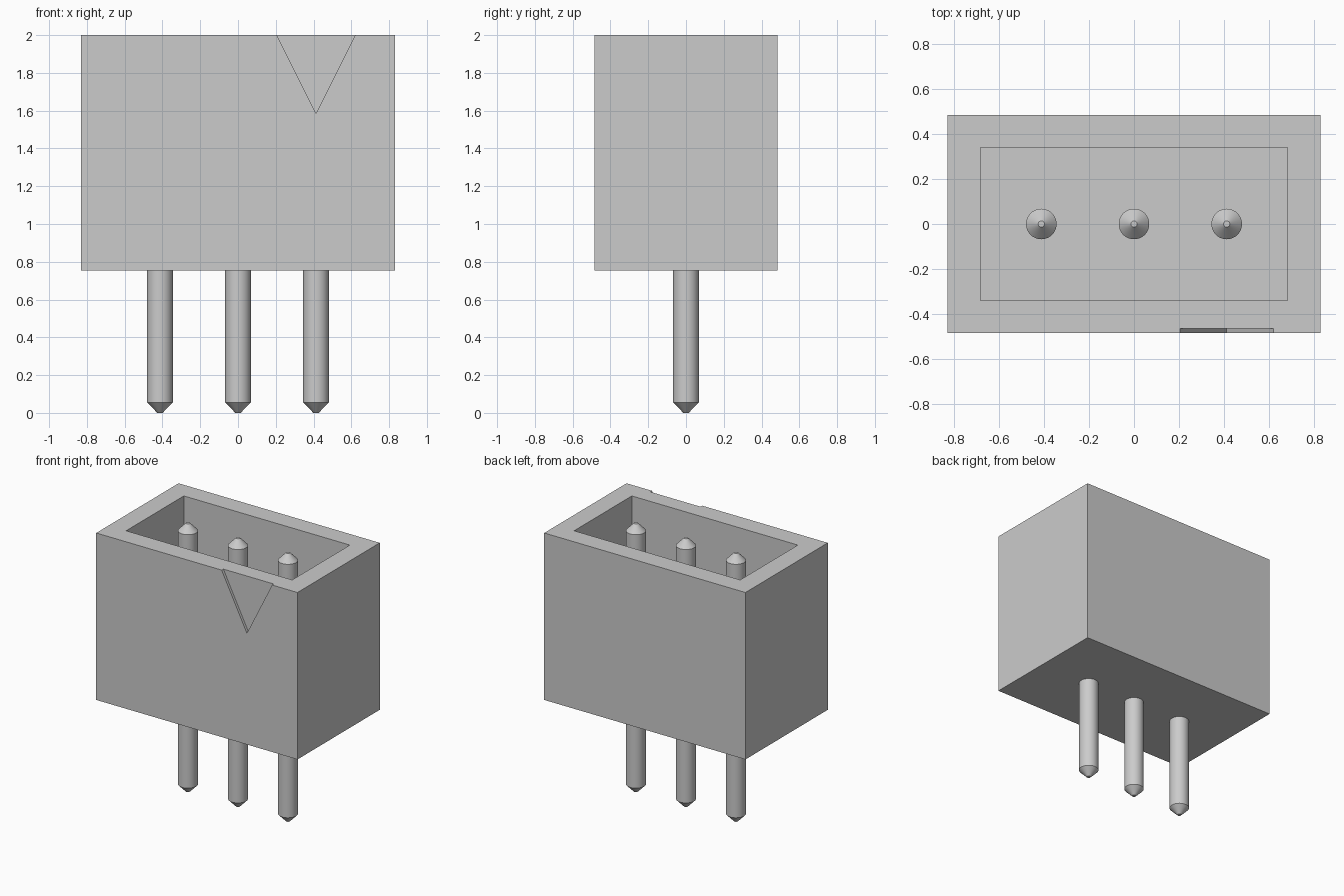
import bpy, bmesh
from math import radians

if "Cube" in bpy.data.objects:
    bpy.data.objects.remove(bpy.data.objects["Cube"], do_unlink=True)

grey = bpy.data.materials.new("light grey")
grey.use_nodes = True
grey.diffuse_color = (0.6, 0.6, 0.6, 1)
grey.node_tree.nodes["Principled BSDF"].inputs["Base Color"].default_value = (0.6, 0.6, 0.6, 1)

HALF_X, HALF_Y, BASE, TOP = 0.83, 0.485, 0.755, 2.0
WALL, FLOOR = 0.145, 0.90
PITCH = 0.413


def add_object(name, bm):
    bmesh.ops.recalc_face_normals(bm, faces=bm.faces)
    mesh = bpy.data.meshes.new(name)
    bm.to_mesh(mesh)
    bm.free()
    mesh.materials.append(grey)
    obj = bpy.data.objects.new(name, mesh)
    bpy.context.collection.objects.link(obj)
    return obj


def prism(name, outline, offset):
    """Extrude a closed outline of 3D points along offset."""
    bm = bmesh.new()
    face = bm.faces.new([bm.verts.new(p) for p in outline])
    new = bmesh.ops.extrude_face_region(bm, geom=[face])["geom"]
    verts = [v for v in new if isinstance(v, bmesh.types.BMVert)]
    bmesh.ops.translate(bm, verts=verts, vec=offset)
    return add_object(name, bm)


def block(name, hx, hy, z0, z1):
    outline = [(-hx, -hy, z0), (hx, -hy, z0), (hx, hy, z0), (-hx, hy, z0)]
    return prism(name, outline, (0, 0, z1 - z0))


def cut(target, cutter):
    mod = target.modifiers.new("cut", "BOOLEAN")
    mod.operation, mod.solver, mod.object = "DIFFERENCE", "EXACT", cutter
    bpy.context.view_layer.objects.active = target
    bpy.ops.object.modifier_apply(modifier=mod.name)
    bpy.data.objects.remove(cutter, do_unlink=True)


# Open-topped housing
housing = block("housing", HALF_X, HALF_Y, BASE, TOP)
cut(housing, block("cavity_cutter", HALF_X - WALL, HALF_Y - WALL, FLOOR, TOP + 0.2))

# Shallow triangular mark in the front wall, sides extended past the rim
half, drop, over = 0.208, 0.415, 1.2
mark = [(PITCH, -HALF_Y - 0.1, TOP - drop),
        (PITCH + half * over, -HALF_Y - 0.1, TOP - drop + drop * over),
        (PITCH - half * over, -HALF_Y - 0.1, TOP - drop + drop * over)]
cut(housing, prism("mark_cutter", mark, (0, 0.12, 0)))


# Round pins with chamfered ends, spun from a half profile
def pin(name, x):
    r, tip, chamfer = 0.068, 0.014, 0.055
    profile = [(0, 0), (tip, 0), (r, chamfer), (r, TOP - chamfer), (tip, TOP), (0, TOP)]
    bm = bmesh.new()
    verts = [bm.verts.new((x + px, 0, pz)) for px, pz in profile]
    edges = [bm.edges.new(pair) for pair in zip(verts, verts[1:])]
    bmesh.ops.spin(bm, geom=verts + edges, cent=(x, 0, 0), axis=(0, 0, 1),
                   angle=radians(360), steps=40)
    bmesh.ops.remove_doubles(bm, verts=bm.verts, dist=0.0001)
    obj = add_object(name, bm)
    bpy.ops.object.select_all(action="DESELECT")
    obj.select_set(True)
    bpy.context.view_layer.objects.active = obj
    bpy.ops.object.shade_smooth_by_angle(angle=radians(30))


for side, label in ((-1, "right_pin"), (0, "middle_pin"), (1, "left_pin")):
    pin(label, side * PITCH)
